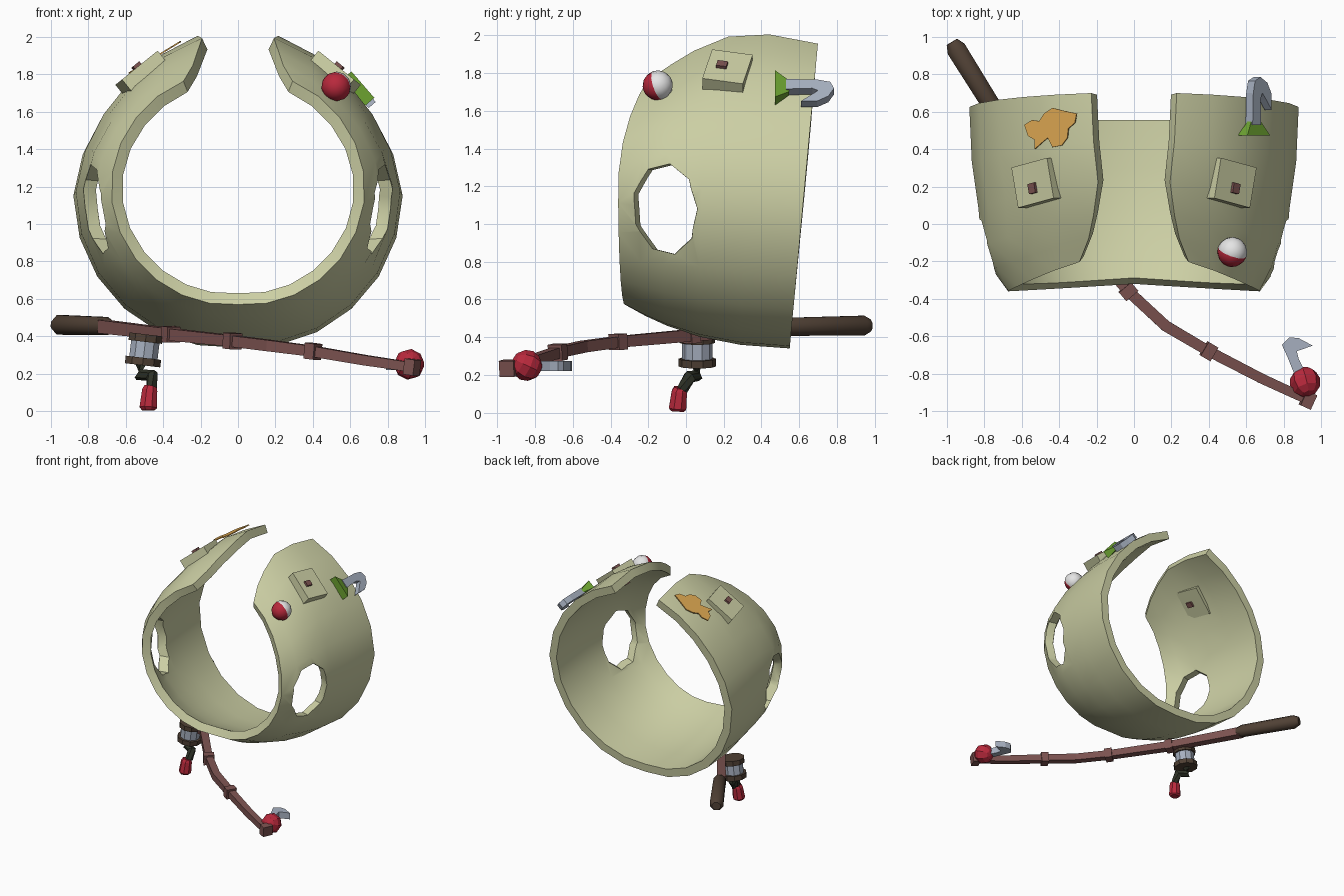
import bpy, bmesh
from math import sin, cos, pi, radians, exp
from mathutils import Vector, Matrix

cube = bpy.data.objects.get("Cube")
if cube:
    bpy.data.objects.remove(cube, do_unlink=True)


def material(name, r, g, b):
    m = bpy.data.materials.new(name)
    m.use_nodes = True
    m.diffuse_color = (r, g, b, 1)
    m.node_tree.nodes["Principled BSDF"].inputs["Base Color"].default_value = (r, g, b, 1)
    return m


KHAKI = material("khaki cloth", .6, .62, .37)
MAROON = material("maroon wood", .2, .085, .08)
BROWN = material("dark brown", .08, .052, .035)
STEEL = material("blue grey steel", .38, .43, .52)
OLIVE = material("dark olive metal", .028, .032, .02)
RED = material("red plastic", .48, .022, .045)
WHITE = material("white plastic", .78, .78, .78)
GREEN = material("green feather", .15, .36, .03)
ORANGE = material("orange patch", .74, .4, .085)


def finish(name, bm, *mats, matrix=None, smooth=None):
    if matrix:
        bm.transform(matrix)
    me = bpy.data.meshes.new(name)
    bm.to_mesh(me)
    bm.free()
    ob = bpy.data.objects.new(name, me)
    bpy.context.collection.objects.link(ob)
    for m in mats:
        me.materials.append(m)
    if smooth:
        make_smooth(ob, smooth)
    return ob


def select(ob):
    bpy.ops.object.select_all(action='DESELECT')
    ob.select_set(True)
    bpy.context.view_layer.objects.active = ob


def make_smooth(ob, angle):
    select(ob)
    bpy.ops.object.shade_smooth_by_angle(angle=radians(angle))


def tube(name, mat, points, sides=4, smooth=None):
    """Loft rings along points given as (x, y, z, radius)."""
    bm = bmesh.new()
    pts = [Vector(p[:3]) for p in points]
    rings = []
    for i, p in enumerate(points):
        d = (pts[min(i + 1, len(pts) - 1)] - pts[max(i - 1, 0)]).normalized()
        up = Vector((0, 0, 1)) if abs(d.z) < .9 else Vector((0, 1, 0))
        a = d.cross(up).normalized()
        b = a.cross(d)
        turn = [2 * pi * (k + .5) / sides for k in range(sides)]
        rings.append([bm.verts.new(pts[i] + p[3] * (cos(t) * a + sin(t) * b)) for t in turn])
    for r0, r1 in zip(rings, rings[1:]):
        for k in range(sides):
            n = (k + 1) % sides
            bm.faces.new((r0[k], r0[n], r1[n], r1[k]))
    bm.faces.new(rings[0])
    bm.faces.new(rings[-1])
    bmesh.ops.recalc_face_normals(bm, faces=bm.faces)
    return finish(name, bm, mat, smooth=smooth)


def plate(name, mat, outline, thick, matrix):
    """Flat outline in local x, y, centred on local z = 0."""
    bm = bmesh.new()
    face = bm.faces.new([bm.verts.new((x, y, -thick / 2)) for x, y in outline])
    for g in bmesh.ops.extrude_face_region(bm, geom=[face])["geom"]:
        if isinstance(g, bmesh.types.BMVert):
            g.co.z += thick
    bmesh.ops.recalc_face_normals(bm, faces=bm.faces)
    return finish(name, bm, mat, matrix=matrix)


def box(name, mat, size, matrix):
    bm = bmesh.new()
    bmesh.ops.create_cube(bm, size=1, matrix=Matrix.Diagonal((*size, 1)))
    return finish(name, bm, mat, matrix=matrix)


# Vest shell: angle t runs round the body from the back panel, s from neck to hem
def vest_point(u, s):
    end = radians(153 + 14 * min(1, s / .4) ** .6 - 3 * max(0, s - .4) / .6)
    t = u * end
    side, top = abs(sin(t)), max(0, -cos(t))
    r = .62 + .2 * (1 - (1 - s) ** 2.5) + (.05 + .01 * s) * side
    r += .045 * side ** 6 * exp(-((s - .2) / .15) ** 2) - .09 * side * top * s ** .5
    r += .065 * top ** 4 * sin(pi * s) + .02 * top ** 6 * s
    z = 1.19 - .03 * s - r * cos(t)
    neck = -.32 - .04 * side + .17 * top ** 2
    hem = .55 + .0926 * (z - .34)
    return Vector((r * sin(t), neck + (hem - neck) * s, z))


bm = bmesh.new()
COLS = 22
rows = [[bm.verts.new(vest_point(2 * i / COLS - 1, s)) for i in range(COLS + 1)]
        for s in (0, .12, .25, .45, .7, 1)]
for a, b in zip(rows, rows[1:]):
    for i in range(COLS):
        bm.faces.new((a[i], b[i], b[i + 1], a[i + 1]))
vest = finish("vest", bm, KHAKI)
solid = vest.modifiers.new("thickness", 'SOLIDIFY')
solid.thickness = .068
solid.offset = -1
solid.use_even_offset = True

# Arm holes cut square to each side, tilted towards the neck
cutters = []
for side in (1, -1):
    bm = bmesh.new()
    bmesh.ops.create_cone(bm, cap_ends=True, segments=9, radius1=.24, radius2=.24, depth=.6,
                          matrix=Matrix.Rotation(side * pi / 2, 4, 'Y'))
    place = (Matrix.Translation((side * .75, -.105, 1.08)) @ Matrix.Rotation(-side * radians(20), 4, 'Z')
             @ Matrix.Rotation(-side * radians(4), 4, 'Y') @ Matrix.Diagonal((1, .74, 1, 1)))
    cutter = finish("arm_hole_cutter", bm, KHAKI, matrix=place)
    cutter.hide_render = True
    cut = vest.modifiers.new("arm_hole", 'BOOLEAN')
    cut.operation = 'DIFFERENCE'
    cut.solver = 'EXACT'
    cut.object = cutter
    cutters.append(cutter)
select(vest)
bpy.ops.object.convert(target='MESH')
for cutter in cutters:
    bpy.data.objects.remove(cutter, do_unlink=True)
make_smooth(vest, 35)


# Frame on the vest: local x across, y towards the hem, z outward
def on_vest(angle, y, r, turn=0):
    t = radians(angle)
    m = Matrix(((-cos(t), 0, sin(t)), (0, 1, 0), (-sin(t), 0, -cos(t)))).to_4x4()
    m.translation = (r * sin(t), y, 1.165 - r * cos(t))
    return m @ Matrix.Rotation(radians(turn), 4, 'Z')


# Pockets with toggles, showing on both faces of the cloth
for side, label in ((1, "left"), (-1, "right")):
    place = on_vest(side * 141, .22, .792, -side * 12)
    box(label + "_pocket", KHAKI, (.25, .22, .14), place)
    box(label + "_toggle", MAROON, (.045, .055, .175), place @ Matrix.Translation((0, -.03, 0)))

# Fish patch: thin flat plate lying on the right flap
fish = ((-.58, .53), (-.54, .555), (-.5, .55), (-.475, .59), (-.43, .62), (-.37, .605),
        (-.3, .59), (-.31, .54), (-.345, .51), (-.35, .46), (-.38, .42), (-.43, .41),
        (-.455, .46), (-.48, .44), (-.525, .4), (-.525, .45), (-.56, .47))
plate("fish_patch", ORANGE, [((x + .44) * 1.17, y) for x, y in fish], .008,
      on_vest(-148.5, 0, .851))

# Two-tone float on the left flap
bm = bmesh.new()
bmesh.ops.create_uvsphere(bm, u_segments=12, v_segments=8, radius=.08)
for f in bm.faces:
    f.material_index = 0 if f.calc_center_median().z > 0 else 1
red_side = Vector((-.32, -.9, -.3)).to_track_quat('Z', 'Y').to_matrix().to_4x4()
finish("float", bm, RED, WHITE, smooth=40, matrix=Matrix.Translation((.525, -.15, 1.735)) @ red_side)

# Feathered lure and its hook
bm = bmesh.new()
bmesh.ops.create_cone(bm, cap_ends=True, segments=4, radius1=.12, radius2=.05, depth=.075,
                      matrix=Matrix.Rotation(pi / 4, 4, 'Z'))
lure = on_vest(131, .51, .85) @ Matrix.Diagonal((1.1, 1, .4, 1)) @ Matrix.Rotation(-pi / 2, 4, 'X')
finish("lure_feather", bm, GREEN, matrix=lure)
plate("lure_hook", STEEL, ((-.04, 0), (-.035, .17), (-.02, .235), (.025, .255), (.08, .225),
                           (.115, .165), (.115, .08), (.07, .135), (.04, .17), (.025, .14),
                           (.03, 0)), .05, on_vest(131, .53, .85))

# Fishing rod: handle, bent shaft and line guides
tube("rod_handle", BROWN, ((-.973, .973, .462, .035), (-.95, .935, .461, .057),
                           (-.71, .55, .455, .052), (-.685, .51, .452, .035)), 8, 50)
shaft = ((-.72, .54, .452, .05), (-.36, .03, .41, .045), (-.03, -.36, .375, .042),
         (.17, -.545, .35, .042), (.4, -.68, .32, .04), (.68, -.825, .272, .038),
         (.93, -.94, .235, .036))
tube("rod_shaft", MAROON, shaft)
for n, i in enumerate((1, 2, 4, 6)):
    p = Vector(shaft[i][:3])
    d = (p - Vector(shaft[i - 1][:3])).normalized() * .03
    tube("rod_guide_%d" % (n + 1), MAROON, ((*(p - d), .06), (*(p + d), .06)))

# Reel: two flanges, a spool, crank and grip, leaning slightly
for name, mat, r, z0, z1 in (("reel_top", BROWN, .095, .37, .41),
                             ("reel_spool", STEEL, .08, .285, .37),
                             ("reel_base", BROWN, .1, .245, .285)):
    tube(name, mat, ((-.5 + .12 * (z0 - .33), .06, z0, r), (-.5 + .12 * (z1 - .33), .06, z1, r)), 10)
tube("reel_crank", OLIVE, ((-.52, .06, .25, .034), (-.525, .055, .195, .036), (-.46, .02, .19, .036),
                           (-.46, -.02, .12, .03)), 6)
tube("reel_grip", RED, ((-.468, -.03, .13, .036), (-.472, -.035, .11, .044),
                        (-.48, -.045, .02, .05), (-.48, -.046, .005, .036)), 8)

# Float and hook at the rod tip
bm = bmesh.new()
bmesh.ops.create_uvsphere(bm, u_segments=8, v_segments=6, radius=.083)
finish("tip_float", bm, RED, matrix=Matrix.Translation((.915, -.845, .25))
       @ Matrix.Rotation(radians(65), 4, 'X') @ Matrix.Rotation(radians(15), 4, 'Y'))
plate("tip_hook", STEEL, ((.86, -.81), (.82, -.71), (.79, -.645), (.83, -.605), (.88, -.61),
                          (.955, -.65), (.87, -.68), (.88, -.72), (.92, -.8)), .055,
      Matrix.Translation((0, 0, .247)))
